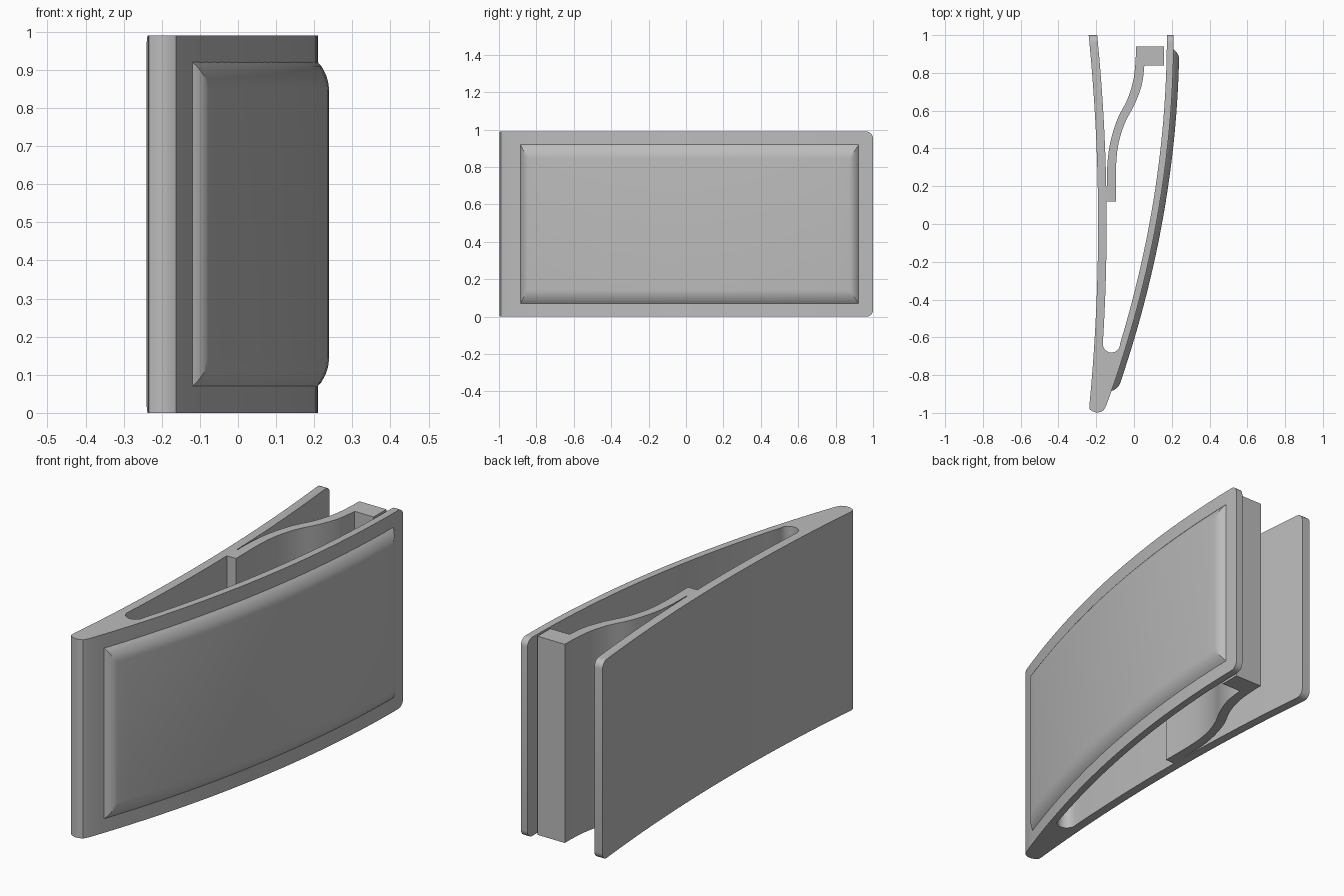
import bpy, bmesh, math
from mathutils import Vector

cube = bpy.data.objects.get("Cube")
if cube:
    bpy.data.objects.remove(cube, do_unlink=True)

HEIGHT = 0.99
grey = bpy.data.materials.new("plain grey")
grey.use_nodes = True
COLOUR = (0.5, 0.5, 0.5, 1)
grey.diffuse_color = COLOUR
grey.node_tree.nodes["Principled BSDF"].inputs["Base Color"].default_value = COLOUR


def finish(name, bm, angle):
    bmesh.ops.recalc_face_normals(bm, faces=bm.faces)
    mesh = bpy.data.meshes.new(name)
    bm.to_mesh(mesh)
    bm.free()
    mesh.materials.append(grey)
    obj = bpy.data.objects.new(name, mesh)
    bpy.context.collection.objects.link(obj)
    bpy.ops.object.select_all(action='DESELECT')
    obj.select_set(True)
    bpy.context.view_layer.objects.active = obj
    bpy.ops.object.shade_smooth_by_angle(angle=math.radians(angle))
    return obj


def extrude(outline):
    bm = bmesh.new()
    face = bm.faces.new([bm.verts.new((x, y, 0)) for x, y in outline])
    top = bmesh.ops.extrude_face_region(bm, geom=[face])["geom"]
    bmesh.ops.translate(bm, vec=(0, 0, HEIGHT),
                        verts=[v for v in top if isinstance(v, bmesh.types.BMVert)])
    return bm


def back_x(y):
    return -0.19 - 0.05 * y * y


def front_x(y):
    return 0.21 - 0.0928 * (1 - y) ** 2


def wall(func, start, end, shift=0, n=28):
    ys = [start + (end - start) * i / n for i in range(n + 1)]
    return [(func(y) + shift, y) for y in ys]


def smooth_path(points, steps=6):
    # Catmull-Rom curve through the points
    pts = [Vector(p) for p in points]
    pts = [pts[0]] + pts + [pts[-1]]
    out = []
    for a, b, c, d in zip(pts, pts[1:], pts[2:], pts[3:]):
        for i in range(steps):
            t = i / steps
            out.append(0.5 * (2 * b + (c - a) * t + (2 * a - 5 * b + 4 * c - d) * t * t
                              + (3 * b - a - 3 * c + d) * t ** 3))
    return [tuple(p) for p in out] + [tuple(pts[-1])]


# Body: two curved walls joined at a rounded tip
U_Y, T = -0.635, 0.042
left, right = back_x(U_Y) + 0.045, front_x(U_Y) - 0.036
mid, rad = (left + right) / 2, (right - left) / 2
slot = [(mid + rad * math.cos(a), U_Y - rad * math.sin(a))
        for a in (math.pi * i / 12 for i in range(1, 12))]
tip = [(-0.234, -0.982), (-0.22, -0.991), (-0.2, -0.998), (-0.18, -0.996), (-0.162, -0.988)]
outline = (wall(back_x, 1, -0.965) + tip + wall(front_x, -0.965, 1)
           + wall(front_x, 1, U_Y, -0.036) + slot + wall(back_x, U_Y, 1, 0.045))
bm = extrude(outline)
corners = [e for e in bm.edges if all(v.co.y > 0.999 for v in e.verts)
           and abs(e.verts[0].co.z - e.verts[1].co.z) < 0.01]
bmesh.ops.bevel(bm, geom=corners, offset=0.036, segments=5, profile=0.5, affect='EDGES')
finish("clip_body", bm, 30)

# Spring tongue with its square gripping end
outer = smooth_path([(-0.143, 0.2), (-0.142, 0.3), (-0.128, 0.42), (-0.09, 0.55),
                     (-0.035, 0.66), (-0.004, 0.76), (0.008, 0.86), (0.01, 0.94)])
inner = smooth_path([(0.055, 0.84), (0.042, 0.74), (0.006, 0.64), (-0.05, 0.53),
                     (-0.083, 0.42), (-0.095, 0.3), (-0.095, 0.12)])
spring = [(-0.15, 0.12), (-0.15, 0.2)] + outer + [(0.16, 0.94), (0.16, 0.84)] + inner
finish("spring_tongue", extrude(spring), 30)

# Raised pad with softly rounded, mitred borders following the front wall
Y0, Y1, Z0, Z1 = -0.885, 0.925, 0.068, 0.922
EDGE_Y, EDGE_Z, RISE, STEPS = 0.05, 0.075, 0.03, 6


def stops(low, high, edge, n):
    near = [low + edge * i / STEPS for i in range(STEPS)]
    far = [high - edge * i / STEPS for i in range(STEPS)]
    span = high - low - 2 * edge
    return near + [low + edge + span * i / n for i in range(n + 1)] + far[::-1]


def pad_point(y, z):
    t = min((y - Y0) / EDGE_Y, (Y1 - y) / EDGE_Y, (z - Z0) / EDGE_Z, (Z1 - z) / EDGE_Z, 1)
    lift = RISE * (1 - (1 - t) ** 2) - (0.002 if t < 0.001 else 0)
    normal = Vector((1, -0.1856 * (1 - y), 0)).normalized()
    return Vector((front_x(y), y, z)) + normal * lift


ys, zs = stops(Y0, Y1, EDGE_Y, 28), stops(Z0, Z1, EDGE_Z, 2)
bm = bmesh.new()
grid = [[bm.verts.new(pad_point(y, z)) for z in zs] for y in ys]
last_y, last_z = len(ys) - 1, len(zs) - 1
for i in range(last_y):
    for j in range(last_z):
        a, b, c, d = grid[i][j], grid[i + 1][j], grid[i + 1][j + 1], grid[i][j + 1]
        di, dj = min(i, last_y - 1 - i), min(j, last_z - 1 - j)
        if di == dj and di < STEPS:
            # split corner cells along the mitre line
            if (i < STEPS) == (j < STEPS):
                cells = [(a, b, c), (a, c, d)]
            else:
                cells = [(a, b, d), (b, c, d)]
        else:
            cells = [(a, b, c, d)]
        for cell in cells:
            bm.faces.new(cell)
pad = finish("raised_pad", bm, 30)
if sum((p.normal.x * p.area for p in pad.data.polygons)) < 0:
    pad.data.flip_normals()
